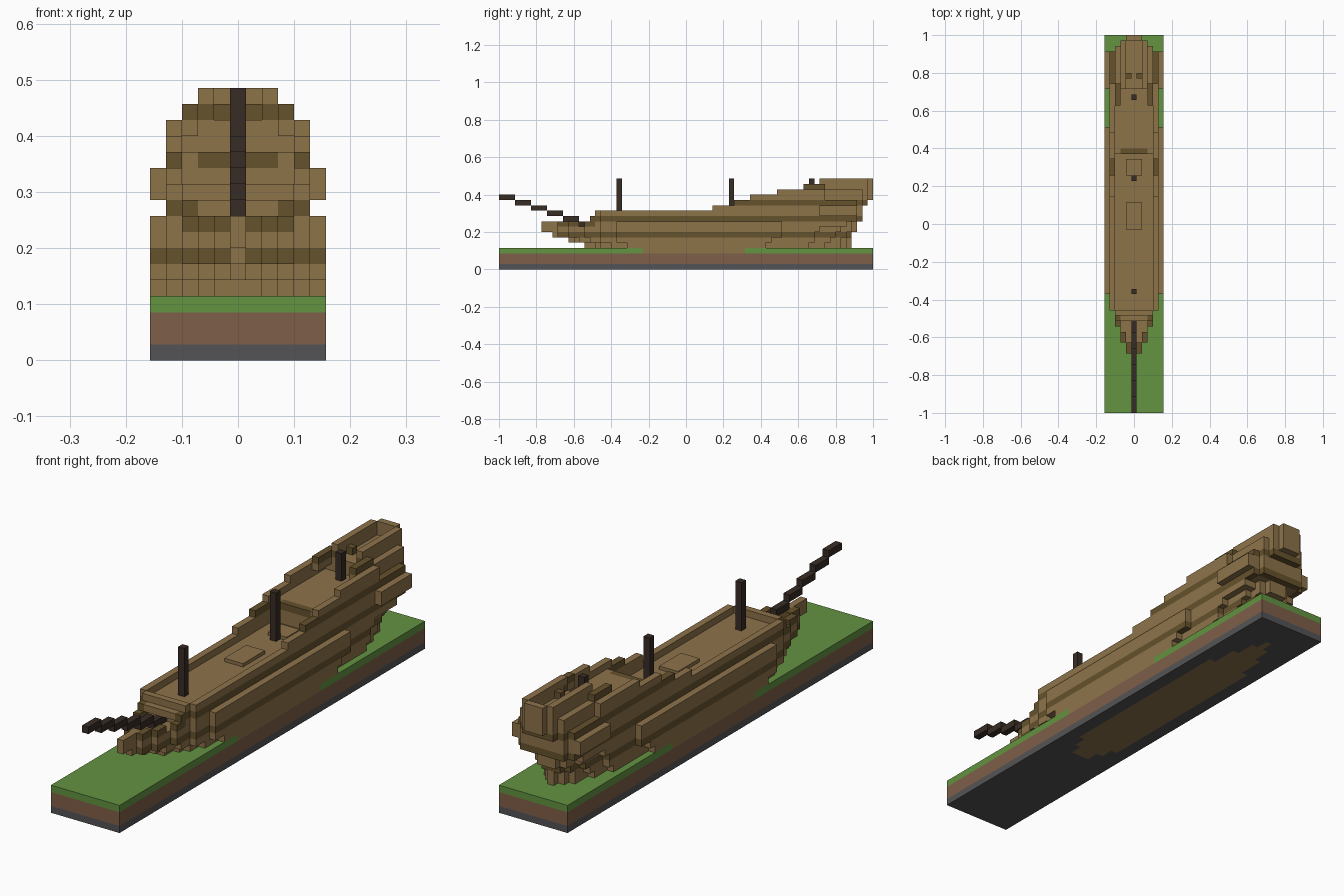
import bpy, bmesh
from mathutils import Vector

U = 1 / 35          # edge of one block
cube = bpy.data.objects.get("Cube")
if cube:
    bpy.data.objects.remove(cube, do_unlink=True)


def material(name, hexcol):
    lin = [((int(hexcol[i:i + 2], 16) / 255 + 0.055) / 1.055) ** 2.4 for i in (0, 2, 4)]
    m = bpy.data.materials.new(name)
    m.use_nodes = True
    m.diffuse_color = (*lin, 1)
    m.node_tree.nodes["Principled BSDF"].inputs["Base Color"].default_value = (*lin, 1)
    return m


MATS = {
    "stone": material("stone_grey", "545456"),
    "dirt": material("dirt_brown", "7f5e48"),
    "grass": material("grass_green", "639341"),
    "plank": material("light_plank", "8d734a"),
    "dark": material("dark_plank", "66522d"),
    "log": material("mast_log", "392c25"),
}
NAMES = list(MATS)
cells = {}          # (x, y, z) -> (part, colour)


def fill(part, colour, half, y0, y1, z0, z1=None, inner=0):
    """Fill blocks with inner <= |x| <= half, mirrored about the keel."""
    for x in range(-half, half + 1):
        if abs(x) >= inner:
            for y in range(y0, y1):
                for z in range(z0, z1 or z0 + 1):
                    cells[x, y, z] = (part, colour)


def carve(half, y0, y1, z0, z1):
    for x in range(-half, half + 1):
        for y in range(y0, y1):
            for z in range(z0, z1):
                cells.pop((x, y, z), None)


def layer(part, colour, z, spans):
    """One hull layer: each span is (half width, first y, last y)."""
    for half, y0, y1 in spans:
        fill(part, colour, half, y0, y1, z)


# Ground slab
fill("ground", "stone", 5, 0, 70, 0)
fill("ground", "dirt", 5, 0, 70, 1, 3)
fill("ground", "grass", 5, 0, 70, 3)

# Hull below the ground
keel = [(3, 27, 56), (2, 25, 60), (1, 23, 63), (0, 23, 65)]
for z in range(3):
    layer("hull", "plank", z, keel)
layer("hull", "plank", 3, [(5, 27, 46), (4, 23, 54), (3, 21, 59), (2, 20, 63), (0, 18, 66)])

# Hull sides
layer("hull", "plank", 4, [(5, 24, 50), (4, 21, 58), (3, 19, 61), (2, 18, 64), (1, 16, 65), (0, 16, 66)])
layer("hull", "plank", 5, [(5, 22, 51), (4, 19, 59), (3, 17, 62), (2, 15, 64), (1, 14, 65), (0, 13, 66)])
layer("hull", "dark", 6, [(5, 22, 53), (4, 19, 59), (3, 16, 63), (2, 13, 65), (1, 11, 66)])
flare = [(5, 22, 53), (4, 19, 60), (3, 16, 64), (2, 13, 66), (1, 11, 67), (0, 8, 67)]
layer("hull", "plank", 7, flare)
layer("hull", "plank", 8, flare)
fill("hull", "plank", 4, 58, 65, 8)

# Bow rail, sunken bow deck and stem
for half, y0, y1 in flare[2:]:
    fill("hull", "dark", half, y0, 18, 8)
carve(2, 15, 18, 8, 9)
carve(1, 13, 15, 8, 9)
fill("stem", "plank", 0, 10, 12, 6)
fill("stem", "plank", 0, 8, 12, 8)

# Dark wale with the main deck inside it
layer("hull", "dark", 9, [(4, 19, 67), (3, 17, 68)])
fill("hull", "plank", 3, 19, 67, 9)
fill("hull", "plank", 2, 17, 19, 9)

# Bulwarks and aft body
layer("bulwark", "plank", 10, [(4, 19, 67), (3, 18, 68)])
layer("bulwark", "plank", 11, [(4, 40, 67), (3, 40, 68)])
layer("bulwark", "dark", 12, [(4, 44, 67), (3, 44, 68), (2, 44, 69)])
fill("bulwark", "plank", 3, 48, 66, 12)
fill("bulwark", "dark", 2, 48, 49, 12)
for z, start in ((13, 47), (14, 52)):
    layer("bulwark", "plank", z, [(4, start, 61), (3, start, 68), (2, start, 69), (1, start, 70)])
carve(3, 19, 48, 10, 13)
carve(3, 47, 60, 13, 15)

# Stern galleries
fill("stern_gallery", "plank", 5, 60, 67, 10, 12, inner=5)

# Poop rail around a sunken stern deck
fill("poop_rail", "dark", 3, 57, 61, 15, inner=3)
fill("poop_rail", "plank", 3, 57, 61, 14, inner=3)
fill("poop_rail", "dark", 2, 60, 61, 15, inner=2)
fill("poop_rail", "plank", 2, 61, 69, 15, inner=2)
fill("poop_rail", "plank", 2, 60, 69, 16, inner=2)
fill("poop_rail", "plank", 1, 69, 70, 15, 17)
fill("poop_rail", "dark", 1, 62, 63, 15, inner=1)

# Masts and stepped bowsprit
for name, y, z in (("fore_mast", 22, 10), ("main_mast", 43, 10), ("mizzen_mast", 58, 13)):
    fill(name, "log", 0, y, y + 1, z, 17)
for i in range(5):
    fill("bowsprit", "log", 0, 3 * i, 3 * i + 3, 13 - i)
fill("bowsprit", "log", 0, 15, 18, 8)

# Turn each part's exposed block sides into a clean mesh
AXES = [(Vector(a), Vector(b), Vector(c)) for a, b, c in (
    ((1, 0, 0), (0, 1, 0), (0, 0, 1)),
    ((0, 1, 0), (0, 0, 1), (1, 0, 0)),
    ((0, 0, 1), (1, 0, 0), (0, 1, 0)))]


def finish(name, bm):
    mesh = bpy.data.meshes.new(name)
    bm.to_mesh(mesh)
    bm.free()
    for m in MATS.values():
        mesh.materials.append(m)
    bpy.context.collection.objects.link(bpy.data.objects.new(name, mesh))


def build(part):
    bm = bmesh.new()
    for cell, (owner, colour) in cells.items():
        if owner != part:
            continue
        c = Vector(cell) + Vector((0, 0.5, 0.5))
        for n, a, b in AXES:
            for s in (1, -1):
                if tuple(int(v) for v in Vector(cell) + n * s) in cells:
                    continue
                ring = [c + (n * s + a * i + b * j * s) / 2
                        for i, j in ((-1, -1), (1, -1), (1, 1), (-1, 1))]
                f = bm.faces.new([bm.verts.new((p.x * U, p.y * U - 1, p.z * U)) for p in ring])
                f.material_index = NAMES.index(colour)
    bmesh.ops.remove_doubles(bm, verts=bm.verts, dist=U / 10)
    bmesh.ops.dissolve_limit(bm, angle_limit=0.01, verts=bm.verts, edges=bm.edges,
                             delimit={"MATERIAL"})
    finish(part, bm)


for part in sorted({owner for owner, _ in cells.values()}):
    build(part)

# Low hatch covers on the main deck
for name, y0, y1 in (("cargo_hatch", 34, 39), ("aft_hatch", 44, 47)):
    bm = bmesh.new()
    bmesh.ops.create_cube(bm, size=1)
    bmesh.ops.scale(bm, vec=(3 * U, (y1 - y0) * U, U / 2), verts=bm.verts)
    bmesh.ops.translate(bm, vec=(0, (y0 + y1) * U / 2 - 1, 10.25 * U), verts=bm.verts)
    for f in bm.faces:
        f.material_index = NAMES.index("plank")
    finish(name, bm)
